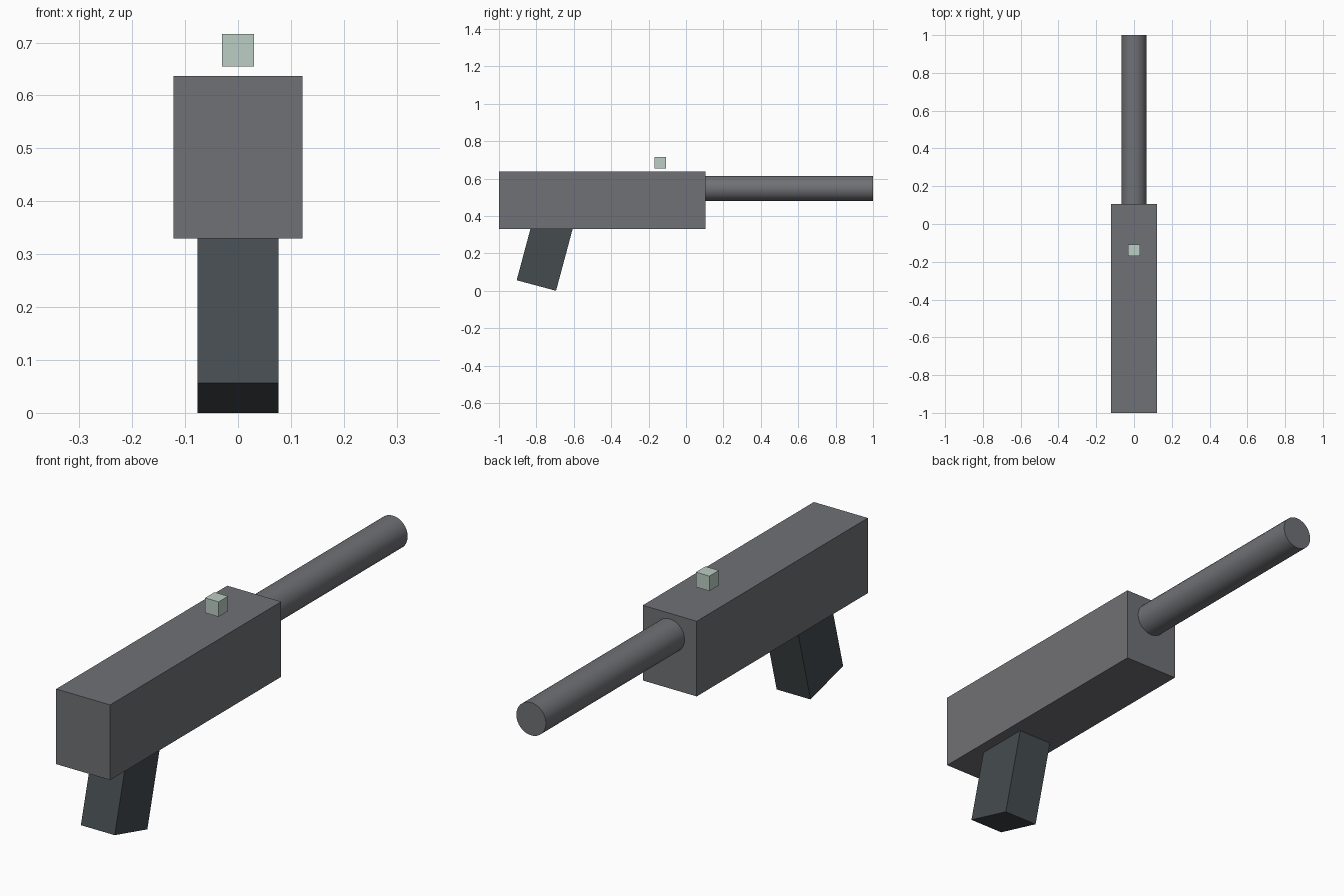
import bpy
import math
from mathutils import Matrix, Vector

if "Cube" in bpy.data.objects:
    bpy.data.objects.remove(bpy.data.objects["Cube"])


def material(name, colour):
    m = bpy.data.materials.new(name)
    m.diffuse_color = (*colour, 1.0)
    m.use_nodes = True
    m.node_tree.nodes["Principled BSDF"].inputs["Base Color"].default_value = m.diffuse_color
    return m


GREY = material("gunmetal grey", (0.163, 0.166, 0.178))
DARK = material("dark grip", (0.060, 0.072, 0.078))
PALE = material("pale green", (0.50, 0.61, 0.55))


def box(name, size, centre, mat, tilt=0.0):
    """Box with its size baked into the mesh, tilted about x."""
    bpy.ops.mesh.primitive_cube_add(size=1)
    ob = bpy.context.object
    ob.name = name
    ob.data.transform(Matrix.Translation(Vector(centre))
                      @ Matrix.Rotation(tilt, 4, 'X')
                      @ Matrix.Diagonal((*size, 1.0)))
    ob.data.materials.append(mat)
    return ob


# Main body
box("body", (0.244, 1.105, 0.307), (0, -0.4475, 0.4835), GREY)

# Slanted grip, its top sunk into the body
TILT = math.radians(-15)
LENGTH = 0.36
axis = Vector((0, -math.sin(TILT), math.cos(TILT)))
bottom = Vector((0, -0.80, 0.0282))
box("grip", (0.153, 0.218, LENGTH), bottom + axis * LENGTH / 2, DARK, TILT)

# Small sight floating just above the body
box("sight", (0.061, 0.061, 0.061), (0, -0.138, 0.6855), PALE)

# Round barrel, starting slightly inside the body
START, END = 0.05, 1.0
bpy.ops.mesh.primitive_cylinder_add(vertices=32, radius=0.067, depth=END - START)
barrel = bpy.context.object
barrel.name = "barrel"
barrel.data.transform(Matrix.Translation((0, (START + END) / 2, 0.547))
                      @ Matrix.Rotation(math.radians(90), 4, 'X'))
barrel.data.materials.append(GREY)
bpy.ops.object.shade_smooth_by_angle(angle=math.radians(35))
